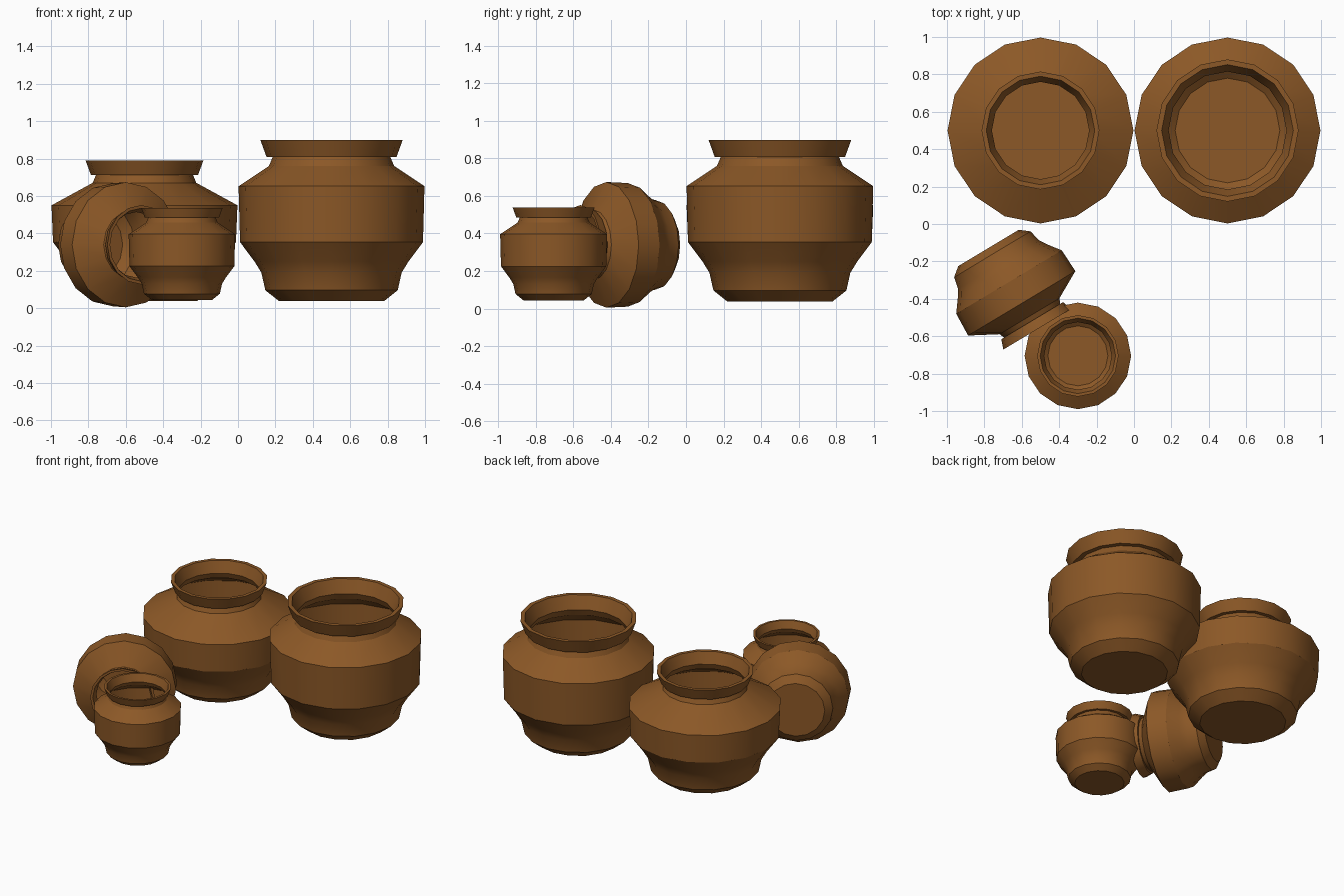
import bpy, bmesh, math
from mathutils import Vector

if "Cube" in bpy.data.objects:
    bpy.data.objects.remove(bpy.data.objects["Cube"])

SIDES = 16

clay = bpy.data.materials.new("brown clay")
clay.diffuse_color = (0.262, 0.098, 0.020, 1)
clay.use_nodes = True
clay.node_tree.nodes["Principled BSDF"].inputs["Base Color"].default_value = clay.diffuse_color

# Lower body shared by all pots: (radius, height)
LOWER = [(0.28, 0.037), (0.354, 0.096), (0.375, 0.19), (0.412, 0.25),
         (0.489, 0.353)]

# Tall pot: high belly, wide collar
TALL = LOWER + [(0.497, 0.652), (0.335, 0.76), (0.315, 0.807),
                (0.347, 0.807), (0.38, 0.898), (0.352, 0.898), (0.315, 0.807)]

# Squat pot: low belly, narrower collar
SQUAT = LOWER + [(0.497, 0.55), (0.277, 0.67), (0.26, 0.711),
                 (0.286, 0.711), (0.315, 0.79), (0.29, 0.79), (0.26, 0.711)]


def make_pot(name, profile, location, scale=1.0, axis=None):
    """Spin a profile into an open pot with a closed base."""
    bm = bmesh.new()
    rings = []
    for r, z in profile:
        rings.append([bm.verts.new((r * math.cos(2 * math.pi * i / SIDES),
                                    r * math.sin(2 * math.pi * i / SIDES), z))
                      for i in range(SIDES)])
    bm.faces.new(reversed(rings[0]))
    for lo, hi in zip(rings, rings[1:]):
        for i in range(SIDES):
            j = (i + 1) % SIDES
            bm.faces.new((lo[i], lo[j], hi[j], hi[i]))
    mesh = bpy.data.meshes.new(name)
    bm.to_mesh(mesh)
    bm.free()
    mesh.materials.append(clay)
    ob = bpy.data.objects.new(name, mesh)
    bpy.context.collection.objects.link(ob)
    ob.location = location
    ob.scale = (scale,) * 3
    if axis:
        ob.rotation_mode = 'QUATERNION'
        ob.rotation_quaternion = axis.to_track_quat('Z', 'Y')
    bpy.ops.object.select_all(action='DESELECT')
    ob.select_set(True)
    bpy.context.view_layer.objects.active = ob
    bpy.ops.object.shade_smooth_by_angle(angle=math.radians(30))
    return ob


# Two large upright pots at the back
make_pot("tall_pot", TALL, (0.5, 0.5, 0))
make_pot("squat_pot", SQUAT, (-0.5, 0.5, 0))

# Small upright pot in front
make_pot("small_pot", TALL, (-0.3, -0.705, 0.022), 0.573)

# Medium pot lying on its side, mouth towards the small pot
mouth = Vector((0.515, -0.857, 0)).normalized()
base_centre = Vector((-0.778, -0.128, 0.339))
make_pot("fallen_pot", SQUAT, base_centre - mouth * 0.037 * 0.673, 0.673, mouth)
